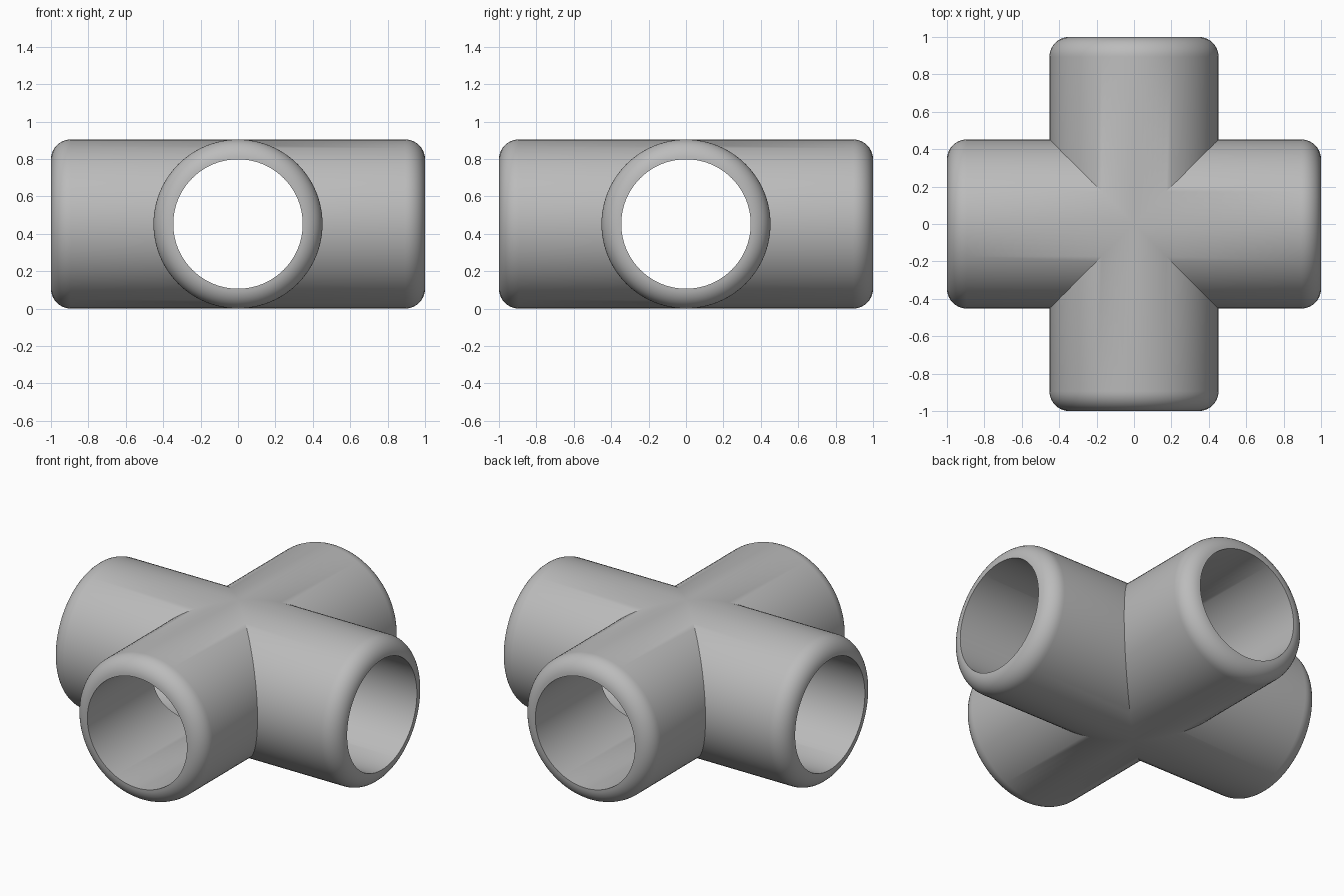
import bpy, bmesh
from math import sin, cos, pi, radians
from mathutils import Matrix

cube = bpy.data.objects.get("Cube")
if cube:
    bpy.data.objects.remove(cube)

OUTER, BORE, REACH = 0.452, 0.346, 1.0
SIDES, ROUND_STEPS = 96, 10
LIP = OUTER - BORE

# Plain grey material
grey = bpy.data.materials.new("plain_grey")
grey.use_nodes = True
colour = (0.5, 0.5, 0.5, 1)
grey.diffuse_color = colour
grey.node_tree.nodes["Principled BSDF"].inputs["Base Color"].default_value = colour


def line_of_arm(angle):
    """Points along one arm: mitred outside, rounded lip, mitred bore."""
    side = abs(cos(angle))
    points = [(OUTER * side, OUTER)]
    for i in range(ROUND_STEPS + 1):
        a = pi / 2 * i / ROUND_STEPS
        points.append((REACH - LIP + LIP * sin(a), BORE + LIP * cos(a)))
    points.append((BORE * side, BORE))
    return [(x, r * cos(angle), r * sin(angle)) for x, r in points]


# Four hollow arms meeting on diagonal mitres, welded into one fitting
bm = bmesh.new()
for quarter in range(4):
    turn = Matrix.Translation((0, 0, OUTER)) @ Matrix.Rotation(quarter * pi / 2, 4, 'Z')
    lines = []
    for s in range(SIDES):
        lines.append([bm.verts.new(turn @ Matrix.Translation(p).translation)
                      for p in line_of_arm(2 * pi * s / SIDES)])
    for s in range(SIDES):
        a, b = lines[s], lines[(s + 1) % SIDES]
        for i in range(len(a) - 1):
            bm.faces.new((a[i], a[i + 1], b[i + 1], b[i]))
bmesh.ops.remove_doubles(bm, verts=bm.verts, dist=0.0001)
bmesh.ops.recalc_face_normals(bm, faces=bm.faces)

mesh = bpy.data.meshes.new("cross_pipe")
bm.to_mesh(mesh)
bm.free()
mesh.materials.append(grey)
pipe = bpy.data.objects.new("cross_pipe", mesh)
bpy.context.collection.objects.link(pipe)

# Smooth walls with crisp seams and bore edges
bpy.ops.object.select_all(action='DESELECT')
pipe.select_set(True)
bpy.context.view_layer.objects.active = pipe
bpy.ops.object.shade_smooth_by_angle(angle=radians(30))
